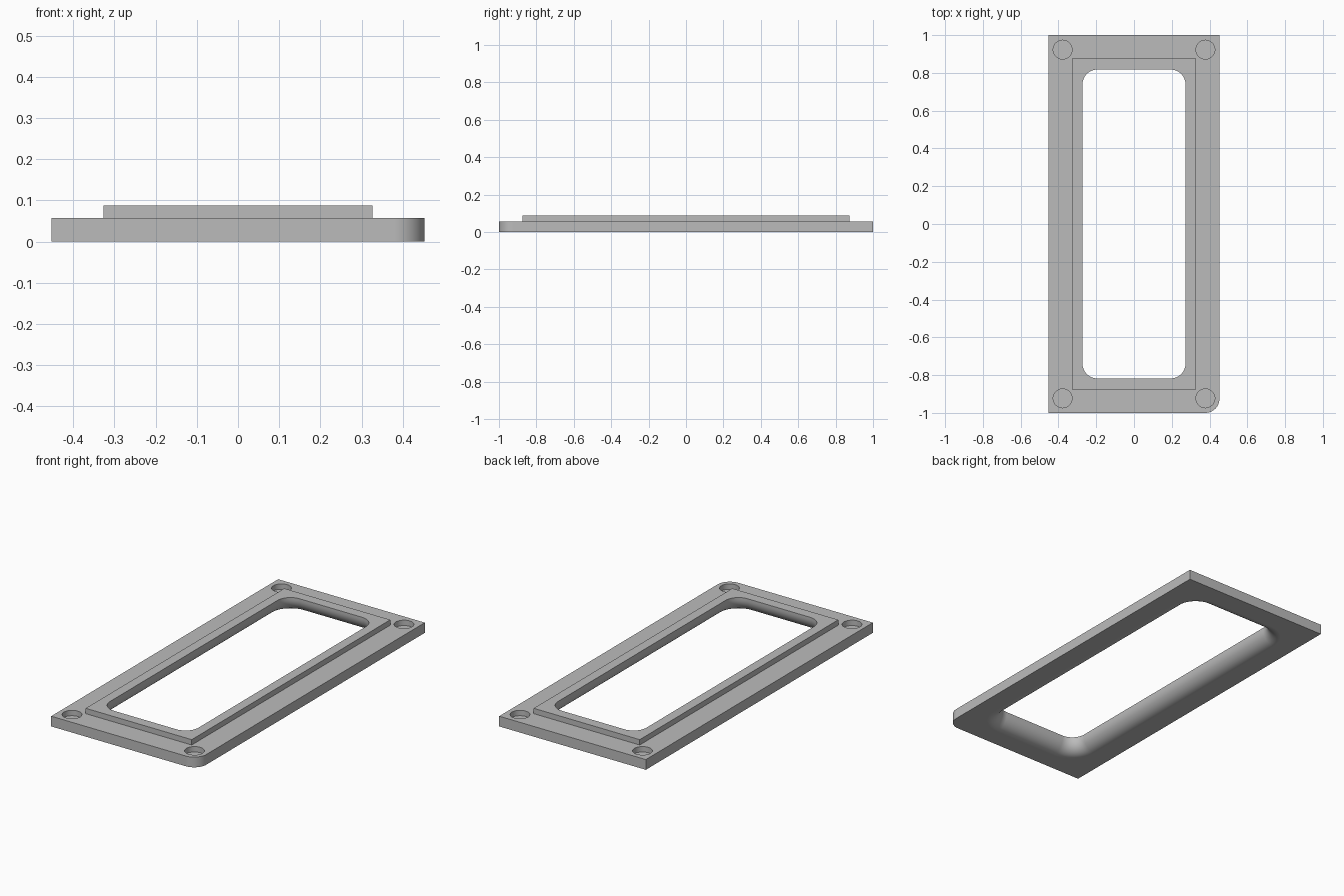
import bpy
import bmesh
import math

cube = bpy.data.objects.get("Cube")
if cube:
    bpy.data.objects.remove(cube, do_unlink=True)

HALF_X, HALF_Y = 0.4525, 1.0
PLATE_TOP, RIM_TOP = 0.057, 0.087
FLARE = 0.075

grey = bpy.data.materials.new("plain grey")
grey.use_nodes = True
colour = (0.5, 0.5, 0.5, 1)
grey.diffuse_color = colour
grey.node_tree.nodes["Principled BSDF"].inputs["Base Color"].default_value = colour


def outline(hx, hy, radii, steps=12):
    """Rectangle outline; radii run from back-left counter-clockwise."""
    points = []
    corners = [(1, 1), (-1, 1), (-1, -1), (1, -1)]
    for i, ((sx, sy), r) in enumerate(zip(corners, radii)):
        if r == 0:
            points.append((sx * hx, sy * hy))
            continue
        for k in range(steps + 1):
            a = math.pi / 2 * (i + k / steps)
            points.append((sx * (hx - r) + r * math.cos(a),
                           sy * (hy - r) + r * math.sin(a)))
    return points


def loft(name, layers):
    """Closed solid through (outline, height) layers, bottom to top."""
    bm = bmesh.new()
    rings = [[bm.verts.new((x, y, z)) for x, y in pts] for pts, z in layers]
    for low, high in zip(rings, rings[1:]):
        n = len(low)
        for i in range(n):
            j = (i + 1) % n
            bm.faces.new((low[i], low[j], high[j], high[i]))
    bm.faces.new(rings[0][::-1])
    bm.faces.new(rings[-1])
    bmesh.ops.recalc_face_normals(bm, faces=bm.faces)
    mesh = bpy.data.meshes.new(name)
    bm.to_mesh(mesh)
    bm.free()
    obj = bpy.data.objects.new(name, mesh)
    bpy.context.collection.objects.link(obj)
    mesh.materials.append(grey)
    return obj


def combine(target, tool, operation):
    """Apply a boolean and remove the tool object."""
    tool.hide_render = True
    bpy.context.view_layer.objects.active = target
    mod = target.modifiers.new("boolean", 'BOOLEAN')
    mod.operation = operation
    mod.solver = 'EXACT'
    mod.object = tool
    bpy.ops.object.modifier_apply(modifier=mod.name)
    bpy.data.objects.remove(tool, do_unlink=True)


# Base plate with one rounded front corner
base = outline(HALF_X, HALF_Y, (0, 0, 0, 0.075))
frame = loft("window_frame", [(base, 0), (base, PLATE_TOP)])

# Raised rim
rim = outline(0.327, 0.875, (0, 0, 0, 0))
combine(frame, loft("raised_rim", [(rim, 0.03), (rim, RIM_TOP)]), 'UNION')

# Opening that flares outward in a quarter round toward the underside
layers = []
for k in range(13):
    a = math.pi / 2 * k / 12
    grow = FLARE * (1 - math.sin(a))
    z = FLARE * (1 - math.cos(a))
    pts = outline(0.273, 0.818, (0.08,) * 4)
    pts = outline(0.273 + grow, 0.818 + grow, (0.08 + grow,) * 4)
    layers.append((pts, z))
layers.insert(0, (layers[0][0], -0.05))
layers.append((layers[-1][0], RIM_TOP + 0.05))
combine(frame, loft("opening_cutter", layers), 'DIFFERENCE')

# Shallow round recesses in the four corners
for sx in (-1, 1):
    for sy in (-1, 1):
        circle = [(sx * 0.378 + 0.05 * math.cos(math.tau * i / 48),
                   sy * 0.923 + 0.05 * math.sin(math.tau * i / 48))
                  for i in range(48)]
        cutter = loft("recess_cutter", [(circle, 0.027), (circle, 0.15)])
        combine(frame, cutter, 'DIFFERENCE')

# Smooth curved walls, crisp edges
bpy.ops.object.select_all(action='DESELECT')
frame.select_set(True)
bpy.context.view_layer.objects.active = frame
bpy.ops.object.shade_smooth_by_angle(angle=math.radians(30))
weighted = frame.modifiers.new("weighted normals", 'WEIGHTED_NORMAL')
weighted.keep_sharp = True
